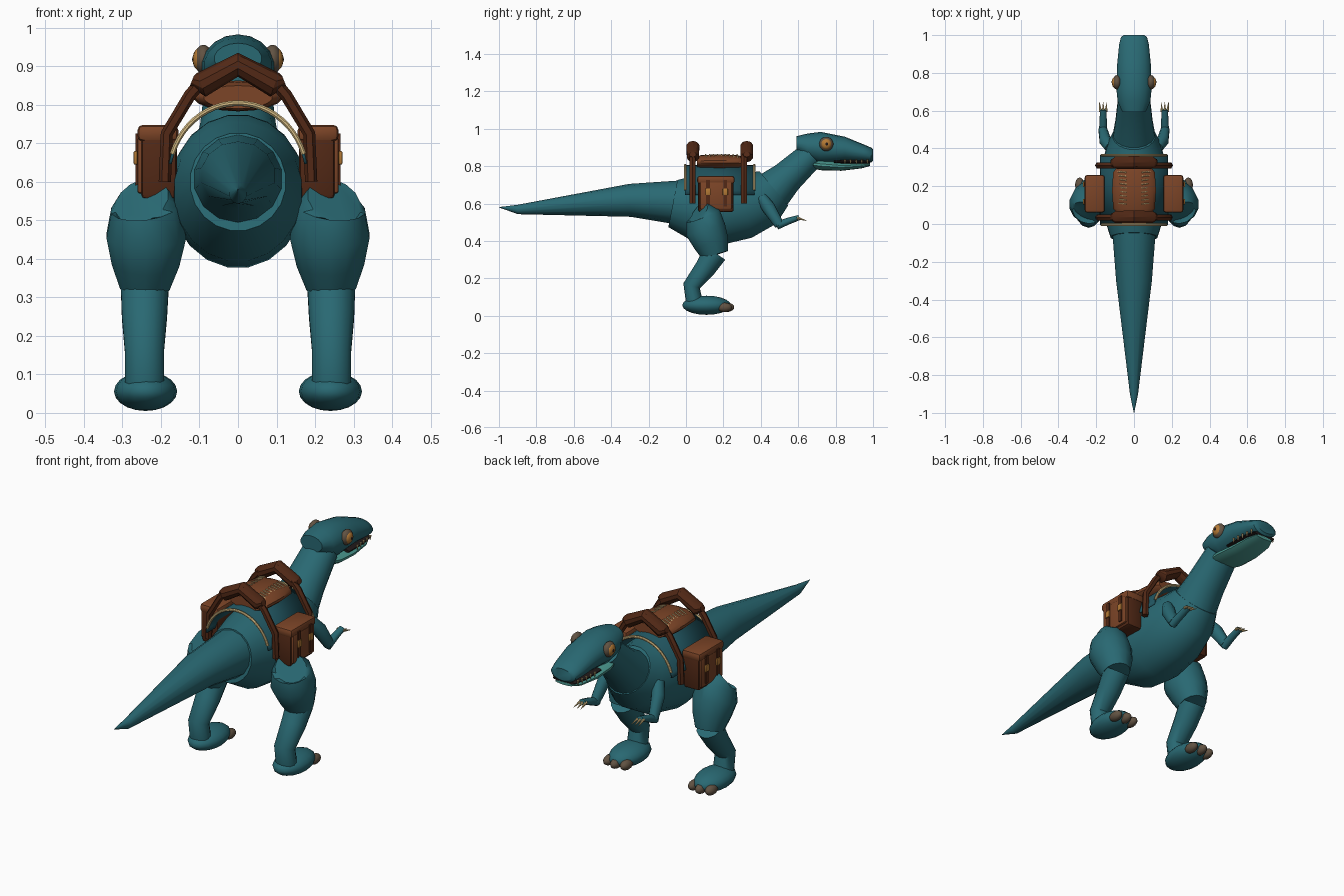
import bpy, bmesh, math
from mathutils import Vector, Matrix

cube = bpy.data.objects.get("Cube")
if cube:
    bpy.data.objects.remove(cube, do_unlink=True)


def material(name, rgb):
    m = bpy.data.materials.new(name)
    m.use_nodes = True
    m.diffuse_color = (*rgb, 1)
    bsdf = next(n for n in m.node_tree.nodes if n.type == 'BSDF_PRINCIPLED')
    bsdf.inputs["Base Color"].default_value = (*rgb, 1)
    bsdf.inputs["Roughness"].default_value = 0.8
    return m


teal = material("teal skin", (.022, .14, .17))
cloth = material("dark teal cloth", (.014, .085, .11))
pale = material("pale jaw", (.07, .32, .28))
dark = material("dark mouth", (.015, .01, .01))
leather = material("dark leather", (.085, .022, .008))
tan = material("tan leather", (.2, .058, .02))
cream = material("cream", (.7, .52, .24))
claw = material("grey brown claw", (.12, .085, .055))
amber = material("amber", (.45, .19, .035))


def finish(name, bm, mat, smooth=40):
    bmesh.ops.recalc_face_normals(bm, faces=bm.faces)
    me = bpy.data.meshes.new(name)
    bm.to_mesh(me)
    bm.free()
    me.materials.append(mat)
    ob = bpy.data.objects.new(name, me)
    bpy.context.collection.objects.link(ob)
    if smooth:
        bpy.ops.object.select_all(action='DESELECT')
        bpy.context.view_layer.objects.active = ob
        ob.select_set(True)
        bpy.ops.object.shade_smooth_by_angle(angle=math.radians(smooth))
    return ob


def loft(name, path, mat, sides=16, side=(1, 0, 0), upright=False, smooth=40):
    """Skin elliptical rings (x, y, z, width radius, height radius) along a path."""
    bm = bmesh.new()
    pts = [Vector(p[:3]) for p in path]
    rings = []
    for i, p in enumerate(path):
        t = (pts[min(i + 1, len(pts) - 1)] - pts[max(i - 1, 0)]).normalized()
        if upright:
            t = Vector((0, 1, 0))
        s = Vector(side)
        s = (s - t * s.dot(t)).normalized()
        u = s.cross(t)
        ring = []
        for k in range(sides):
            a = 2 * math.pi * (k + .5) / sides
            ring.append(bm.verts.new(pts[i] + s * math.cos(a) * p[3] + u * math.sin(a) * p[4]))
        rings.append(ring)
    for a, b in zip(rings, rings[1:]):
        for k in range(sides):
            n = (k + 1) % sides
            bm.faces.new((a[k], a[n], b[n], b[k]))
    bm.faces.new(rings[0])
    bm.faces.new(rings[-1])
    return finish(name, bm, mat, smooth)


def ball(name, loc, size, mat):
    bm = bmesh.new()
    bmesh.ops.create_uvsphere(bm, u_segments=16, v_segments=10, radius=1,
                              matrix=Matrix.Translation(loc) @ Matrix.Diagonal((*size, 1)))
    return finish(name, bm, mat, 60)


def box(name, lo, hi, mat, bevel=0):
    bm = bmesh.new()
    lo, hi = Vector(lo), Vector(hi)
    bmesh.ops.create_cube(bm, size=1, matrix=Matrix.Translation((lo + hi) / 2)
                          @ Matrix.Diagonal((*(hi - lo), 1)))
    if bevel:
        bmesh.ops.bevel(bm, geom=bm.edges[:], offset=bevel, segments=2, affect='EDGES', profile=.5)
    return finish(name, bm, mat, 35)


def cone(name, start, end, r, mat):
    return loft(name, [(*start, r, r), (*end, .001, .001)], mat, 8, side=(1, .1, .07))


# Torso, neck and tail
loft("torso", [(0, -.07, .6, .125, .13), (0, .06, .575, .167, .183), (0, .17, .575, .177, .2),
               (0, .31, .595, .17, .185), (0, .41, .63, .145, .158), (0, .47, .68, .115, .12)],
     teal, 20)
loft("neck", [(0, .4, .61, .125, .13), (0, .54, .74, .1, .09), (0, .67, .86, .085, .075)], teal, 16)
loft("tail", [(0, .03, .605, .125, .125), (0, -.04, .605, .118, .118), (0, -.3, .617, .097, .088),
              (0, -.9, .568, .022, .025), (0, -1, .58, .001, .001)], teal, 14)

# Head, jaw and mouth
loft("head", [(0, .592, .92, .062, .04), (0, .65, .902, .088, .072), (0, .72, .897, .095, .086),
              (0, .85, .89, .09, .067), (0, .95, .868, .08, .048), (0, .99, .859, .07, .04),
              (0, 1, .859, .055, .03)], teal, 18, upright=True)
loft("lower_jaw", [(0, .64, .815, .06, .02), (0, .72, .806, .083, .028), (0, .83, .798, .08, .023),
                   (0, .94, .803, .07, .015), (0, .985, .809, .05, .008)], pale, 14, upright=True)
loft("mouth", [(0, .79, .823, .078, .01), (0, .9, .823, .079, .012), (0, .985, .821, .063, .009)],
     dark, 14, upright=True)

for s, tag in ((1, "left"), (-1, "right")):
    for i in range(5):
        y = .85 + .03 * i
        x = s * (.08 - .003 * i)
        cone(f"{tag}_tooth_{i}", (x, y, .836), (x, y, .812), .006, cream)

    # Eye: rim, iris and pupil
    ball(f"{tag}_eye_rim", (s * .09, .75, .918), (.024, .038, .038), claw)
    ball(f"{tag}_eye_iris", (s * .1, .75, .918), (.018, .029, .029), amber)
    ball(f"{tag}_eye_pupil", (s * .113, .752, .918), (.006, .01, .011), dark)

    # Leg
    loft(f"{tag}_thigh", [(s * .25, .07, .55, .075, .07), (s * .24, .09, .535, .092, .095),
                          (s * .238, .105, .46, .106, .108), (s * .24, .135, .39, .09, .095),
                          (s * .242, .155, .325, .066, .072)], teal, 14)
    loft(f"{tag}_shin", [(s * .242, .155, .335, .064, .065), (s * .243, .1, .25, .06, .056),
                         (s * .243, .03, .16, .052, .046), (s * .243, .045, .07, .052, .045)],
         teal, 14)
    ball(f"{tag}_foot", (s * .24, .11, .056), (.082, .13, .051), teal)
    for i in (-1, 0, 1):
        ball(f"{tag}_toe_{i + 2}", (s * .24 + i * .048, .218 - abs(i) * .012, .045),
             (.024, .04, .025), claw)

    # Arm and claws
    loft(f"{tag}_upper_arm", [(s * .125, .405, .63, .03, .03), (s * .152, .44, .58, .032, .036),
                              (s * .165, .5, .485, .024, .026)], teal, 10)
    loft(f"{tag}_forearm", [(s * .165, .485, .482, .022, .022), (s * .163, .55, .507, .02, .018),
                            (s * .163, .605, .525, .018, .014)], teal, 10)
    for i in (-1, 0, 1):
        cone(f"{tag}_claw_{i + 2}", (s * .163 + i * .014, .595, .523),
             (s * .163 + i * .02, .645, .508), .008, cream)

    # Saddlebag
    box(f"{tag}_bag", (s * .205 - .046, .065, .555), (s * .205 + .046, .255, .735), leather, .012)
    box(f"{tag}_bag_flap", (s * .208 - .053, .06, .705), (s * .208 + .053, .26, .748), tan, .014)
    box(f"{tag}_bag_panel", (s * .252 - .009, .075, .57), (s * .252 + .009, .245, .715), tan, .006)
    for i, y in enumerate((.118, .21)):
        box(f"{tag}_bag_strap_{i}", (s * .263 - .003, y - .01, .585),
            (s * .263 + .003, y + .01, .725), leather)
        box(f"{tag}_buckle_{i}", (s * .266 - .005, y - .014, .645),
            (s * .266 + .005, y + .014, .68), amber, .003)

    # Hanging straps
    for y, end in ((.035, "back"), (.31, "front")):
        loft(f"{tag}_{end}_strap", [(s * .09, y, .865, .018, .016), (s * .125, y, .825, .018, .016),
                                    (s * .185, y, .725, .018, .016), (s * .19, y, .6, .018, .016)],
             leather, 6, side=(0, 1, 0), smooth=30)

    # Seat lacing
    for i in range(9):
        y = .105 + .021 * i
        loft(f"{tag}_lace_{i}", [(s * x, y + bend, z, .0035, .0035) for x, bend, z in
                                 ((.04, 0, .862), (.07, .004, .852), (.1, 0, .832))],
             cream, 6, side=(0, 1, 0))


# Blanket and its trim
def arch(a):
    return .18 * math.cos(a), .61 + .195 * math.sin(a)


angles = [math.radians(12 + 156 * i / 24) for i in range(25)]
bm = bmesh.new()
rows = [[bm.verts.new((arch(a)[0], y, arch(a)[1] - .004)) for a in angles] for y in (-.005, .365)]
for i in range(24):
    bm.faces.new((rows[0][i], rows[0][i + 1], rows[1][i + 1], rows[1][i]))
blanket = finish("blanket", bm, cloth)
solid = blanket.modifiers.new("thickness", 'SOLIDIFY')
solid.thickness = .008
solid.offset = 0
for y, end in ((-.005, "back"), (.365, "front")):
    loft(f"{end}_trim", [(arch(a)[0], y, arch(a)[1], .007, .007) for a in angles[1:-1]],
         cream, 8, side=(0, 1, 0))

# Seat with raised ends
loft("seat", [(0, .06, .82, .09, .03), (0, .08, .822, .112, .037), (0, .18, .823, .118, .04),
              (0, .275, .822, .112, .037), (0, .3, .82, .09, .03)], tan, 18, upright=True)
for y, end in ((.037, "cantle"), (.325, "pommel")):
    loft(end, [(-.12, y, .862, .018, .014), (-.095, y, .852, .034, .033), (0, y, .904, .036, .031),
               (.095, y, .852, .034, .033), (.12, y, .862, .018, .014)],
         leather, 10, side=(0, 1, 0), smooth=30)
